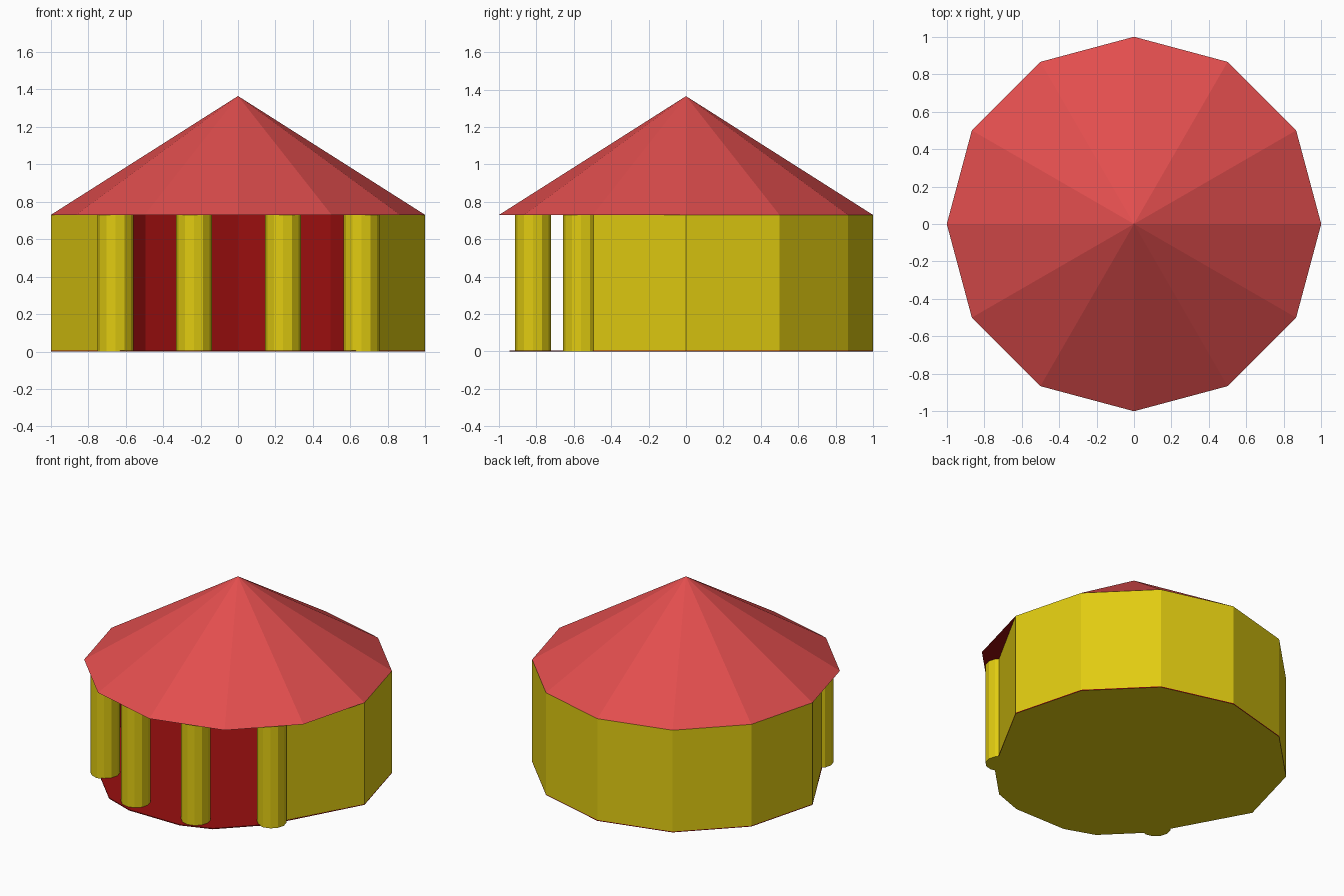
import bpy, bmesh, math
from mathutils import Vector

if "Cube" in bpy.data.objects:
    bpy.data.objects.remove(bpy.data.objects["Cube"])


def material(name, rgb):
    m = bpy.data.materials.new(name)
    m.diffuse_color = (*rgb, 1)
    m.use_nodes = True
    m.node_tree.nodes["Principled BSDF"].inputs["Base Color"].default_value = m.diffuse_color
    return m


yellow = material("yellow", (0.75, 0.60, 0.0055))
roof_red = material("roof red", (0.76, 0.076, 0.076))
dark_red = material("dark red", (0.318, 0.0045, 0.0045))

BASE, EAVE, APEX = 0.006, 0.73, 1.365


def finish(name, bm, mats, rule=None):
    """Fix normals, colour faces by rule and link the object."""
    bmesh.ops.recalc_face_normals(bm, faces=bm.faces)
    bm.normal_update()
    if rule:
        for f in bm.faces:
            f.material_index = rule(f)
    me = bpy.data.meshes.new(name)
    bm.to_mesh(me)
    bm.free()
    for m in mats:
        me.materials.append(m)
    ob = bpy.data.objects.new(name, me)
    bpy.context.collection.objects.link(ob)
    return ob


def ring(r, angles):
    return [(r * math.cos(math.radians(a)), r * math.sin(math.radians(a))) for a in angles]


# Roof: twelve-sided pyramid with a dark ceiling
bm = bmesh.new()
eave = [bm.verts.new((x, y, EAVE)) for x, y in ring(1, range(0, 360, 30))]
tip = bm.verts.new((0, 0, APEX))
bm.faces.new(eave)
for i in range(12):
    bm.faces.new((eave[i], eave[(i + 1) % 12], tip))
finish("roof", bm, [roof_red, dark_red], lambda f: int(f.normal.z < -0.5))

# Floor: thin plate, rounded porch edge at the front, red on top
back = ring(1, range(0, 181, 30))
left_porch = [(-0.66, -0.62), (-0.41, -0.87), (-0.20, -0.945)]
outline = back + left_porch + [(-x, y) for x, y in reversed(left_porch)]
bm = bmesh.new()
low = [bm.verts.new((x, y, 0)) for x, y in outline]
high = [bm.verts.new((x, y, BASE)) for x, y in outline]
bm.faces.new(low)
bm.faces.new(high)
n = len(outline)
for i in range(n):
    j = (i + 1) % n
    bm.faces.new((low[i], low[j], high[j], high[i]))
finish("floor", bm, [yellow, dark_red], lambda f: int(f.normal.z > -0.5))

# Wall: thin shell open at the front, yellow outside and red inside
path = [(0.70, -0.54)] + back + [(-0.70, -0.54)]
bm = bmesh.new()
cols = []
for x, y in path:
    cols.append([bm.verts.new((x * s, y * s, z))
                 for s, z in ((1, BASE), (1, EAVE), (0.988, EAVE), (0.988, BASE))])
for a, b in zip(cols, cols[1:]):
    for k in range(4):
        bm.faces.new((a[k], b[k], b[(k + 1) % 4], a[(k + 1) % 4]))
bm.faces.new(cols[0])
bm.faces.new(cols[-1])


def inner(f):
    c = f.calc_center_median()
    return int(f.normal.dot(Vector((c.x, c.y, 0)).normalized()) < -0.5)


finish("wall", bm, [yellow, dark_red], inner)

# Porch columns
for name, x, y in (("outer_left_column", -0.655, -0.562), ("inner_left_column", -0.235, -0.818),
                   ("inner_right_column", 0.24, -0.818), ("outer_right_column", 0.66, -0.562)):
    bm = bmesh.new()
    bmesh.ops.create_cone(bm, cap_ends=True, segments=12, radius1=0.096, radius2=0.096, depth=EAVE)
    bmesh.ops.translate(bm, verts=bm.verts, vec=(x, y, EAVE / 2))
    finish(name, bm, [yellow])
